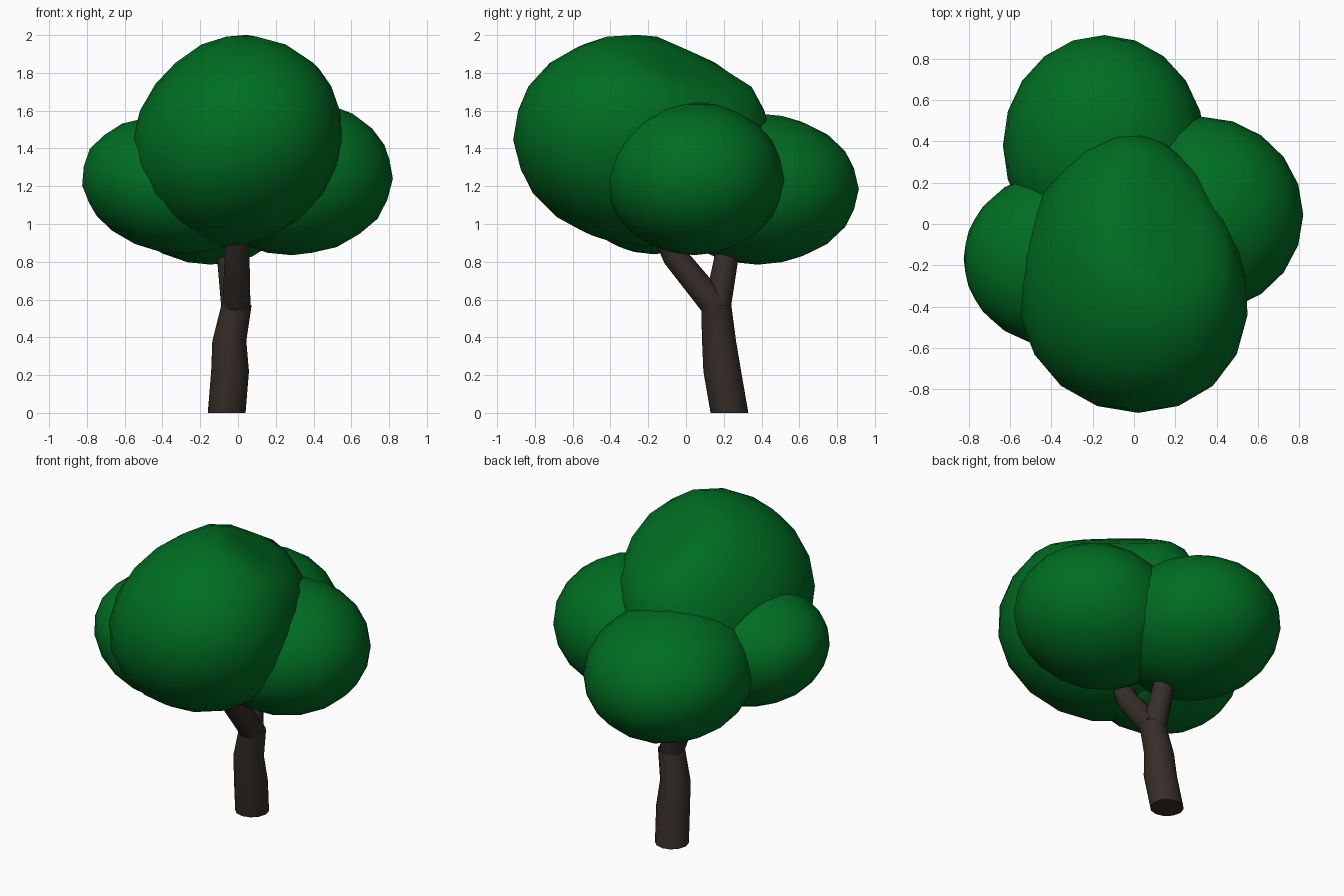
import bpy, bmesh, math
from mathutils import Vector

if "Cube" in bpy.data.objects:
    bpy.data.objects.remove(bpy.data.objects["Cube"])


def material(name, color):
    m = bpy.data.materials.new(name)
    m.diffuse_color = (*color, 1)
    m.use_nodes = True
    m.node_tree.nodes["Principled BSDF"].inputs["Base Color"].default_value = m.diffuse_color
    return m


leaf = material("leaf_green", (0.0, 0.155, 0.016))
bark = material("bark_brown", (0.036, 0.026, 0.021))


def finish(bm, name, mat, angle):
    bmesh.ops.recalc_face_normals(bm, faces=bm.faces)
    me = bpy.data.meshes.new(name)
    bm.to_mesh(me)
    bm.free()
    me.materials.append(mat)
    ob = bpy.data.objects.new(name, me)
    bpy.context.collection.objects.link(ob)
    bpy.ops.object.select_all(action='DESELECT')
    ob.select_set(True)
    bpy.context.view_layer.objects.active = ob
    bpy.ops.object.shade_smooth_by_angle(angle=math.radians(angle))
    return ob


def foliage(name, center, radii, taper=(0, 0), lean=(0, 0), skew=0, flat=None):
    """Stretched icosphere: egg taper, lean, skew, optional flattening plane."""
    bm = bmesh.new()
    bmesh.ops.create_icosphere(bm, subdivisions=3, radius=1)
    for v in bm.verts:
        x, y, z = v.co
        k = 1 - taper[0] * y - taper[1] * z
        co = Vector(center) + Vector((x * k * radii[0] + lean[0] * z + skew * y,
                                      y * radii[1] + lean[1] * z,
                                      z * radii[2]))
        if flat:
            point, normal = Vector(flat[0]), Vector(flat[1]).normalized()
            over = (co - point).dot(normal)
            if over > 0:
                co -= normal * over * 0.9
        v.co = co
    return finish(bm, name, leaf, 60)


def limb(name, path, sides=12, level=False):
    """Tapered tube through (x, y, z, radius) stations."""
    bm = bmesh.new()
    pts = [Vector(p[:3]) for p in path]
    rings = []
    for i, p in enumerate(pts):
        d = (pts[min(i + 1, len(pts) - 1)] - pts[max(i - 1, 0)]).normalized()
        if level:
            d = Vector((0, 0, 1))      # horizontal rings
        u = Vector((0, 1, 0)).cross(d).normalized()
        w = d.cross(u)
        r = path[i][3]
        rings.append([bm.verts.new(p + r * (u * math.cos(a) + w * math.sin(a)))
                      for a in (2 * math.pi * k / sides for k in range(sides))])
    for a, b in zip(rings, rings[1:]):
        for k in range(sides):
            n = (k + 1) % sides
            bm.faces.new((a[k], a[n], b[n], b[k]))
    bm.faces.new(rings[0][::-1])
    bm.faces.new(rings[-1])
    return finish(bm, name, bark, 40)


# Trunk and its fork
limb("trunk", [(-0.06, 0.23, 0, 0.10), (-0.042, 0.192, 0.22, 0.1),
               (-0.046, 0.175, 0.38, 0.09), (-0.008, 0.16, 0.57, 0.08)], level=True)
limb("back_branch", [(-0.015, 0.162, 0.54, 0.072), (-0.045, 0.21, 0.80, 0.064),
                     (-0.06, 0.24, 1.0, 0.055)])
limb("front_branch", [(-0.008, 0.16, 0.56, 0.074), (-0.005, -0.06, 0.83, 0.066),
                      (0.0, -0.14, 1.0, 0.058)])

# Four overlapping leaf clumps
foliage("front_foliage", (-0.01, -0.23, 1.445), (0.55, 0.685, 0.565),
        (0.17, 0.04), (0.06, -0.025), -0.03, ((0.11, -0.3, 1.99), (0.38, 0.40, 0.83)))
foliage("back_foliage", (-0.145, 0.38, 1.185), (0.49, 0.535, 0.40))
foliage("right_foliage", (0.325, 0.045, 1.24), (0.495, 0.475, 0.405), (0, 0.06), (0.04, 0))
foliage("left_foliage", (-0.345, -0.17, 1.205), (0.48, 0.43, 0.365), lean=(-0.06, 0))
